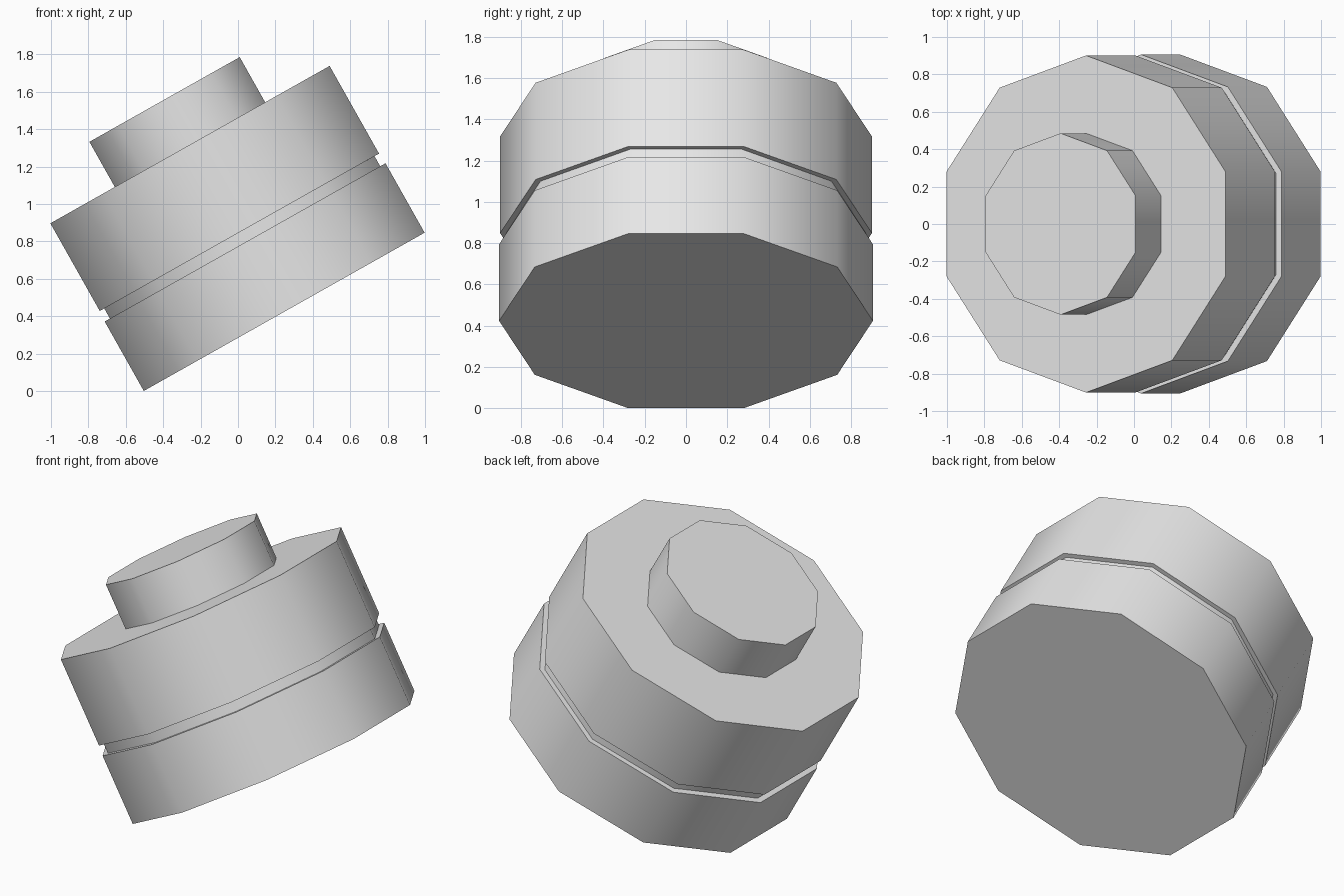
import bpy
from math import radians
from mathutils import Matrix, Vector

cube = bpy.data.objects.get("Cube")
if cube:
    bpy.data.objects.remove(cube, do_unlink=True)

grey = bpy.data.materials.new("light_grey")
grey.use_nodes = True
grey.diffuse_color = (0.8, 0.8, 0.8, 1)
grey.node_tree.nodes["Principled BSDF"].inputs["Base Color"].default_value = (0.8, 0.8, 0.8, 1)

# Shared leaning axis, starting at the centre of the bottom face
BASE = Vector((0.247, 0, 0.4235))
TILT = Matrix.Rotation(radians(-29.4), 4, 'Y')


def drum(name, radius, low, high):
    """Ten-sided drum between two heights along the leaning axis."""
    centre = BASE + TILT @ Vector((0, 0, (low + high) / 2))
    bpy.ops.mesh.primitive_cylinder_add(vertices=10, radius=radius, depth=high - low)
    obj = bpy.context.object
    obj.name = name
    obj.matrix_world = Matrix.Translation(centre) @ TILT
    obj.data.materials.append(grey)
    bpy.ops.object.shade_smooth_by_angle(angle=radians(40))
    return obj


# Stack from the bottom up
drum("lower_drum", 0.906, 0, 0.426)
drum("groove_core", 0.872, 0.426, 0.488)
drum("upper_drum", 0.901, 0.488, 1.026)
drum("top_knob", 0.485, 1.026, 1.303)
